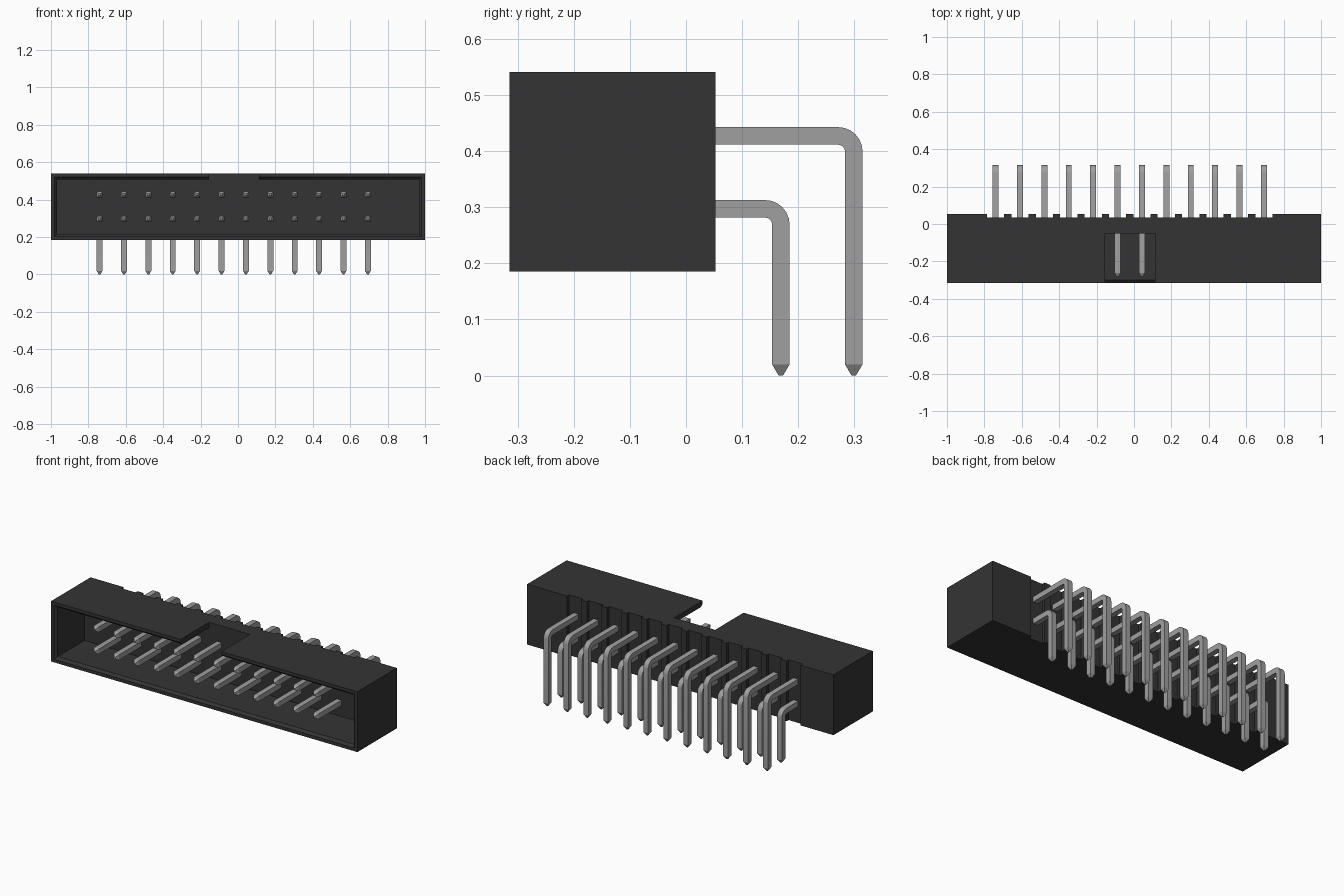
import bpy, bmesh, math
from mathutils import Vector

if "Cube" in bpy.data.objects:
    bpy.data.objects.remove(bpy.data.objects["Cube"], do_unlink=True)


def material(name, value, metallic=0.0):
    m = bpy.data.materials.new(name)
    m.use_nodes = True
    colour = (value, value, value, 1)
    m.diffuse_color = colour
    m.node_tree.nodes["Principled BSDF"].inputs["Base Color"].default_value = colour
    return m


black = material("black plastic", 0.034)
grey = material("grey metal", 0.35)


def loft(name, rings, mat):
    """Solid through a series of four-cornered rings."""
    bm = bmesh.new()
    loops = [[bm.verts.new(p) for p in ring] for ring in rings]
    for a, b in zip(loops, loops[1:]):
        for i in range(4):
            j = (i + 1) % 4
            bm.faces.new((a[i], a[j], b[j], b[i]))
    bm.faces.new(loops[0])
    bm.faces.new(loops[-1])
    bmesh.ops.recalc_face_normals(bm, faces=bm.faces)
    mesh = bpy.data.meshes.new(name)
    bm.to_mesh(mesh)
    bm.free()
    mesh.materials.append(mat)
    obj = bpy.data.objects.new(name, mesh)
    bpy.context.collection.objects.link(obj)
    return obj


def rect(y, x0, x1, z0, z1):
    return [(x0, y, z0), (x1, y, z0), (x1, y, z1), (x0, y, z1)]


def box(name, x0, x1, y0, y1, z0, z1):
    return loft(name, [rect(y0, x0, x1, z0, z1), rect(y1, x0, x1, z0, z1)], black)


def cut(target, cutter):
    cutter.hide_render = True
    mod = target.modifiers.new("cut", 'BOOLEAN')
    mod.operation = 'DIFFERENCE'
    mod.solver = 'EXACT'
    mod.object = cutter
    bpy.context.view_layer.objects.active = target
    bpy.ops.object.modifier_apply(modifier=mod.name)
    bpy.data.objects.remove(cutter, do_unlink=True)


columns = [-0.74 + 0.1304 * i for i in range(12)]

# Shrouded housing
housing = box("housing", -1, 1, -0.315, 0.053, 0.185, 0.541)

# Front cavity with a chamfered mouth
cut(housing, loft("cavity_cutter", [
    rect(-0.33, -0.993, 0.993, 0.191, 0.535),
    rect(-0.30, -0.967, 0.967, 0.217, 0.509),
    rect(-0.05, -0.967, 0.967, 0.217, 0.509)], black))

# Keying slot in the top wall
cut(housing, box("slot_cutter", -0.155, 0.112, -0.35, -0.05, 0.40, 0.60))

# Rear grooves, leaving ribs between the columns
for x in columns:
    cut(housing, box("groove_cutter", x - 0.046, x + 0.046, 0.034, 0.1, 0.1, 0.6))


# Right-angle pins with pointed ends
def pin(name, x, y_leg, z_arm, half=0.0157, radius=0.028):
    path = [(-0.281, z_arm, 90, 0.005), (-0.262, z_arm, 90, half)]
    for k in range(7):
        a = 90 - 15 * k
        t = math.radians(a)
        path.append((y_leg - radius + radius * math.cos(t),
                     z_arm - radius + radius * math.sin(t), a, half))
    path += [(y_leg, 0.02, 0, half), (y_leg, 0, 0, 0.004)]
    rings = []
    for y, z, a, h in path:
        t = math.radians(a)
        centre = Vector((x, y, z))
        side = Vector((h, 0, 0))
        out = Vector((0, math.cos(t), math.sin(t))) * h
        rings.append([centre - side - out, centre + side - out,
                      centre + side + out, centre - side + out])
    obj = loft(name, rings, grey)
    bpy.ops.object.select_all(action='DESELECT')
    obj.select_set(True)
    bpy.context.view_layer.objects.active = obj
    bpy.ops.object.shade_smooth_by_angle(angle=math.radians(25))


for i, x in enumerate(columns):
    pin(f"lower_pin_{i + 1}", x, 0.169, 0.297)
    pin(f"upper_pin_{i + 1}", x, 0.299, 0.427)
